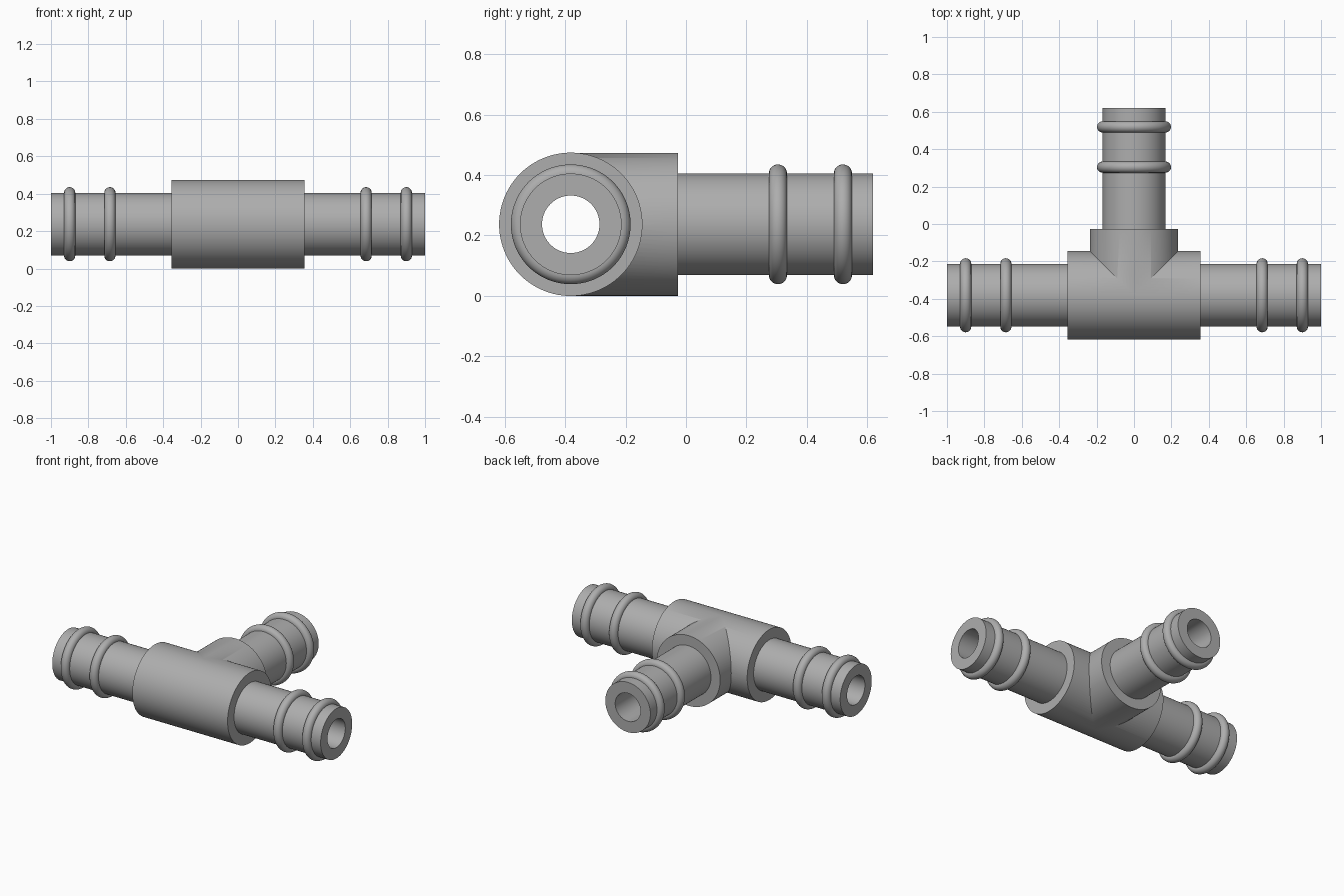
import bpy, bmesh, math
from mathutils import Matrix, Vector

default = bpy.data.objects.get("Cube")
if default:
    bpy.data.objects.remove(default, do_unlink=True)

SIDES = 96
BODY_R, PIPE_R, BORE_R, RING_R = 0.237, 0.168, 0.095, 0.03
COLLAR = 0.355            # distance from the junction to the collar face
RINGS = (0.685, 0.9)      # ring positions along each arm
CENTRE = Vector((0, -0.381, 0.237))

grey = bpy.data.materials.new("mid_grey")
grey.use_nodes = True
colour = (0.42, 0.42, 0.42, 1)
grey.diffuse_color = colour
grey.node_tree.nodes["Principled BSDF"].inputs["Base Color"].default_value = colour


def lathe(name, profile, rotation):
    """Spin (distance, radius) points about the z axis, then turn it into place."""
    bm = bmesh.new()
    loops = []
    for d, r in profile:
        loops.append([bm.verts.new((r * math.cos(a), r * math.sin(a), d))
                      for a in (2 * math.pi * i / SIDES for i in range(SIDES))])
    for low, high in zip(loops, loops[1:]):
        for i in range(SIDES):
            j = (i + 1) % SIDES
            bm.faces.new((low[i], low[j], high[j], high[i]))
    bm.faces.new(loops[0][::-1])
    bm.faces.new(loops[-1])
    bm.transform(Matrix.Translation(CENTRE) @ rotation)
    bmesh.ops.recalc_face_normals(bm, faces=bm.faces)
    mesh = bpy.data.meshes.new(name)
    bm.to_mesh(mesh)
    bm.free()
    mesh.materials.append(grey)
    obj = bpy.data.objects.new(name, mesh)
    bpy.context.collection.objects.link(obj)
    return obj


def arm_profile(body_r, collar):
    """Collar, hose spigot and two rounded rings, from the junction outward."""
    points = [(collar, body_r), (collar, PIPE_R)]
    for ring in RINGS:
        for i in range(17):
            a = math.pi * i / 16
            points.append((ring - RING_R * math.cos(a), PIPE_R + RING_R * math.sin(a)))
    return points + [(1, PIPE_R)]


def combine(target, tool, operation):
    mod = target.modifiers.new(operation.lower(), "BOOLEAN")
    mod.operation, mod.object, mod.solver = operation, tool, "EXACT"
    bpy.context.view_layer.objects.active = target
    bpy.ops.object.modifier_apply(modifier=mod.name)
    bpy.data.objects.remove(tool, do_unlink=True)


along_x = Matrix.Rotation(math.pi / 2, 4, "Y")
along_y = Matrix.Rotation(-math.pi / 2, 4, "X")

# Straight run, mirrored about the junction
half = arm_profile(BODY_R, COLLAR)
fitting = lathe("tee_fitting", [(-d, r) for d, r in reversed(half)] + half, along_x)

# Side branch, a hair slimmer so it joins the run cleanly
branch = [(0, BODY_R - 0.0005)] + arm_profile(BODY_R - 0.0005, COLLAR)
combine(fitting, lathe("branch", branch, along_y), "UNION")

# Bores through the run and into the branch
combine(fitting, lathe("run_bore", [(-1.1, BORE_R), (1.1, BORE_R)], along_x), "DIFFERENCE")
combine(fitting, lathe("branch_bore", [(0, BORE_R - 0.0005), (1.1, BORE_R - 0.0005)], along_y),
        "DIFFERENCE")

# Smooth round walls with crisp shoulders
bpy.ops.object.select_all(action="DESELECT")
fitting.select_set(True)
bpy.context.view_layer.objects.active = fitting
bpy.ops.object.shade_smooth_by_angle(angle=math.radians(30))
